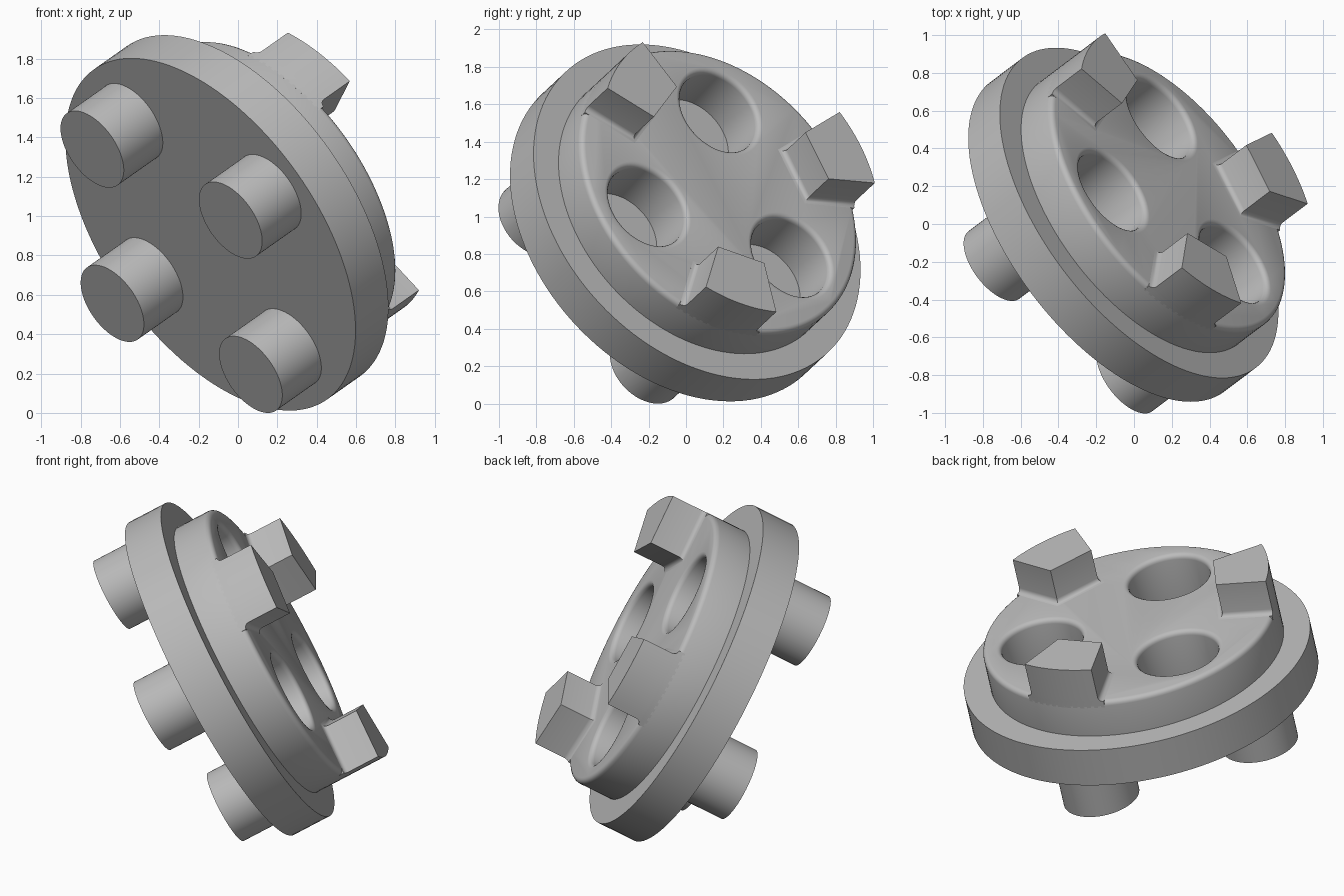
import bpy
import bmesh
import math
from mathutils import Matrix, Vector

if "Cube" in bpy.data.objects:
    bpy.data.objects.remove(bpy.data.objects["Cube"], do_unlink=True)

# One plain grey for everything
grey = bpy.data.materials.new("plain_grey")
grey.use_nodes = True
grey.diffuse_color = (0.5, 0.5, 0.5, 1)
grey.node_tree.nodes["Principled BSDF"].inputs["Base Color"].default_value = (0.5, 0.5, 0.5, 1)

# Tilted frame: local Z is the disc axis, local X points at the first socket
axis = Vector((0.696, 0.525, 0.49)).normalized()
side = Vector((-0.575, 0, 0.817))
side = (side - axis * side.dot(axis)).normalized()
frame = Matrix((side, axis.cross(side), axis)).transposed().to_4x4()
frame.translation = (-0.14, -0.067, 0.907)

FLANGE_R, FLANGE_TOP = 1.027, 0.24
BOSS_R, BOSS_TOP = 0.87, 0.47
TOOTH_TOP, TOOTH_INNER = 0.69, 0.55
SOCKET_R, SOCKET_FLOOR = 0.24, 0.17
FILLET, STEPS = 0.03, 4


def make_object(name, bm, matrix=frame):
    bmesh.ops.recalc_face_normals(bm, faces=bm.faces)
    mesh = bpy.data.meshes.new(name)
    bm.to_mesh(mesh)
    bm.free()
    mesh.materials.append(grey)
    obj = bpy.data.objects.new(name, mesh)
    bpy.context.collection.objects.link(obj)
    obj.matrix_world = matrix
    return obj


def loft(name, rings, matrix=frame):
    """Skin matching closed rings and cap both ends."""
    bm = bmesh.new()
    rows = [[bm.verts.new(p) for p in ring] for ring in rings]
    count = len(rows[0])
    for low, high in zip(rows, rows[1:]):
        for i in range(count):
            j = (i + 1) % count
            bm.faces.new((low[i], low[j], high[j], high[i]))
    bm.faces.new(rows[0])
    bm.faces.new(rows[-1])
    return make_object(name, bm, matrix)


def lathe(name, profile, segments, matrix=frame):
    turn = [2 * math.pi * i / segments for i in range(segments)]
    return loft(name, [[(r * math.cos(a), r * math.sin(a), z) for a in turn]
                       for r, z in profile], matrix)


def spoke(degrees, radius):
    return frame @ Matrix.Rotation(math.radians(degrees), 4, "Z") @ Matrix.Translation((radius, 0, 0))


def smooth(obj):
    bpy.ops.object.select_all(action="DESELECT")
    obj.select_set(True)
    bpy.context.view_layer.objects.active = obj
    bpy.ops.object.shade_smooth_by_angle(angle=math.radians(30))


quarter = [math.pi / 2 * k / STEPS for k in range(STEPS + 1)]

# Flange and boss, with a rounded boss rim
rim = [(BOSS_R - FILLET + FILLET * math.cos(t), BOSS_TOP - FILLET + FILLET * math.sin(t))
       for t in quarter]
body = lathe("flanged_disc", [(FLANGE_R, 0), (FLANGE_R, FLANGE_TOP), (BOSS_R, FLANGE_TOP)] + rim, 128)

# Three blind sockets with rounded mouths
mouth = [(SOCKET_R + FILLET - FILLET * math.cos(t), BOSS_TOP - FILLET + FILLET * math.sin(t))
         for t in quarter]
flared = [(SOCKET_R, SOCKET_FLOOR)] + mouth + [(SOCKET_R + FILLET, BOSS_TOP + 0.1)]
bpy.context.view_layer.objects.active = body
for k in range(3):
    cutter = lathe("socket_cutter", flared, 64, spoke(120 * k, 0.52))
    cutter.hide_render = True
    cut = body.modifiers.new("socket", "BOOLEAN")
    cut.operation = "DIFFERENCE"
    cut.solver = "EXACT"
    cut.object = cutter
    bpy.ops.object.modifier_apply(modifier=cut.name)
    bpy.data.objects.remove(cutter, do_unlink=True)
smooth(body)


def tooth_ring(offset, z):
    """Sector outline: arc flush with the boss, radial sides, flat inner edge."""
    half = math.radians(14.7)
    wide = half + math.asin(offset / BOSS_R)
    x = TOOTH_INNER - offset
    y = x * math.tan(half) + offset / math.cos(half)
    arc = [wide * (i / 6 - 1) for i in range(13)]
    ring = [(BOSS_R * math.cos(a), BOSS_R * math.sin(a), z) for a in arc]
    return ring + [(x, y, z), (x, -y, z)]


# Three locking teeth with filleted feet
foot = [(FILLET * (1 - math.sin(t)), BOSS_TOP + FILLET * (1 - math.cos(t))) for t in quarter]
for k in range(3):
    rings = [tooth_ring(o, z) for o, z in [(FILLET, BOSS_TOP - 0.04)] + foot + [(0, TOOTH_TOP)]]
    smooth(loft(f"tooth_{k + 1}", rings, spoke(60 + 120 * k, 0)))

# Four round pegs on the underside
for k in range(4):
    smooth(lathe(f"peg_{k + 1}", [(0.224, -0.285), (0.224, 0.02)], 64, spoke(90 * k, 0.7)))
